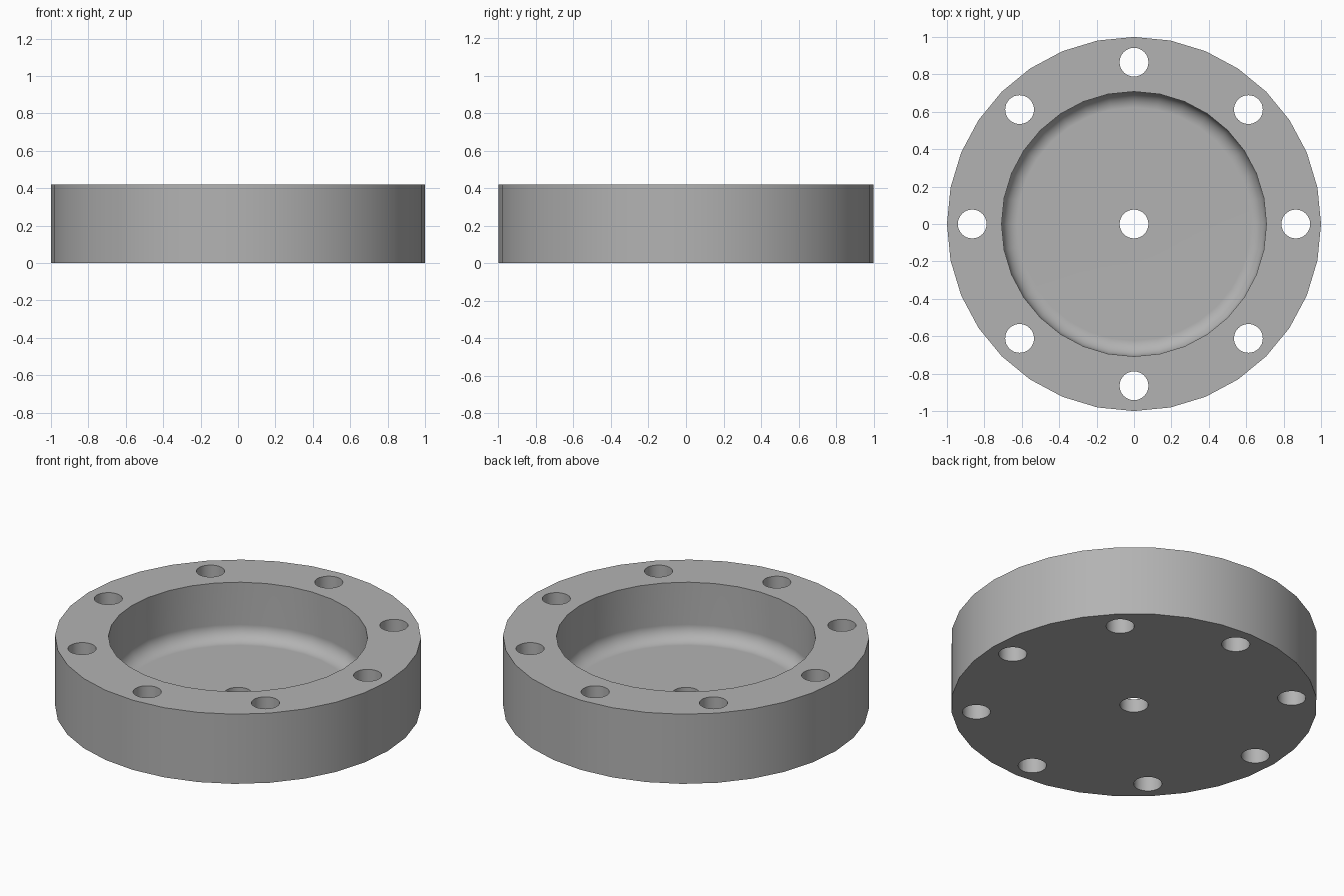
import bpy, bmesh, math

cube = bpy.data.objects.get("Cube")
if cube:
    bpy.data.objects.remove(cube, do_unlink=True)

SIDES = 32
HEIGHT, FLOOR = 0.42, 0.08
OUTER, CAVITY, HOLE = 1.0, 0.708, 0.077
FILLET, BOLT_CIRCLE = 0.085, 0.865

steel = bpy.data.materials.new("plain grey")
steel.use_nodes = True
grey = (0.45, 0.45, 0.45, 1)
steel.diffuse_color = grey
steel.node_tree.nodes["Principled BSDF"].inputs["Base Color"].default_value = grey


def lathe(name, profile):
    """Spin a closed (radius, height) profile around the z axis."""
    bm = bmesh.new()
    rings = []
    for i in range(SIDES):
        a = math.tau * i / SIDES
        rings.append([bm.verts.new((r * math.cos(a), r * math.sin(a), z)) for r, z in profile])
    n = len(profile)
    for i in range(SIDES):
        here, there = rings[i], rings[(i + 1) % SIDES]
        for j in range(n):
            k = (j + 1) % n
            bm.faces.new((here[j], there[j], there[k], here[k]))
    bmesh.ops.recalc_face_normals(bm, faces=bm.faces)
    mesh = bpy.data.meshes.new(name)
    bm.to_mesh(mesh)
    bm.free()
    obj = bpy.data.objects.new(name, mesh)
    bpy.context.collection.objects.link(obj)
    return obj


# Flange body: centre bore, floor, rounded inner corner, rim, outer wall
corner = []
for i in range(9):
    a = math.pi / 2 * i / 8
    corner.append((CAVITY - FILLET + FILLET * math.sin(a), FLOOR + FILLET - FILLET * math.cos(a)))
profile = [(HOLE, 0), (HOLE, FLOOR), *corner, (CAVITY, HEIGHT), (OUTER, HEIGHT), (OUTER, 0)]
body = lathe("flange_body", profile)
body.data.materials.append(steel)

# Eight bolt holes through the rim, cut with one joined cutter
bm = bmesh.new()
for i in range(8):
    a = math.tau * i / 8
    made = bmesh.ops.create_cone(bm, cap_ends=True, segments=SIDES, radius1=HOLE, radius2=HOLE, depth=1)
    bmesh.ops.translate(bm, verts=made["verts"],
                        vec=(BOLT_CIRCLE * math.cos(a), BOLT_CIRCLE * math.sin(a), HEIGHT / 2))
cutter_mesh = bpy.data.meshes.new("bolt_hole_cutter")
bm.to_mesh(cutter_mesh)
bm.free()
cutter_mesh.materials.append(steel)
cutter = bpy.data.objects.new("bolt_hole_cutter", cutter_mesh)
bpy.context.collection.objects.link(cutter)

bpy.ops.object.select_all(action="DESELECT")
bpy.context.view_layer.objects.active = body
body.select_set(True)
cut = body.modifiers.new("bolt_holes", "BOOLEAN")
cut.operation = "DIFFERENCE"
cut.solver = "EXACT"
cut.object = cutter
bpy.ops.object.modifier_apply(modifier=cut.name)
bpy.data.objects.remove(cutter, do_unlink=True)

# Smooth walls with crisp rims
bpy.ops.object.shade_smooth_by_angle(angle=math.radians(30))
weighted = body.modifiers.new("flat_floor_normals", "WEIGHTED_NORMAL")
weighted.keep_sharp = True
